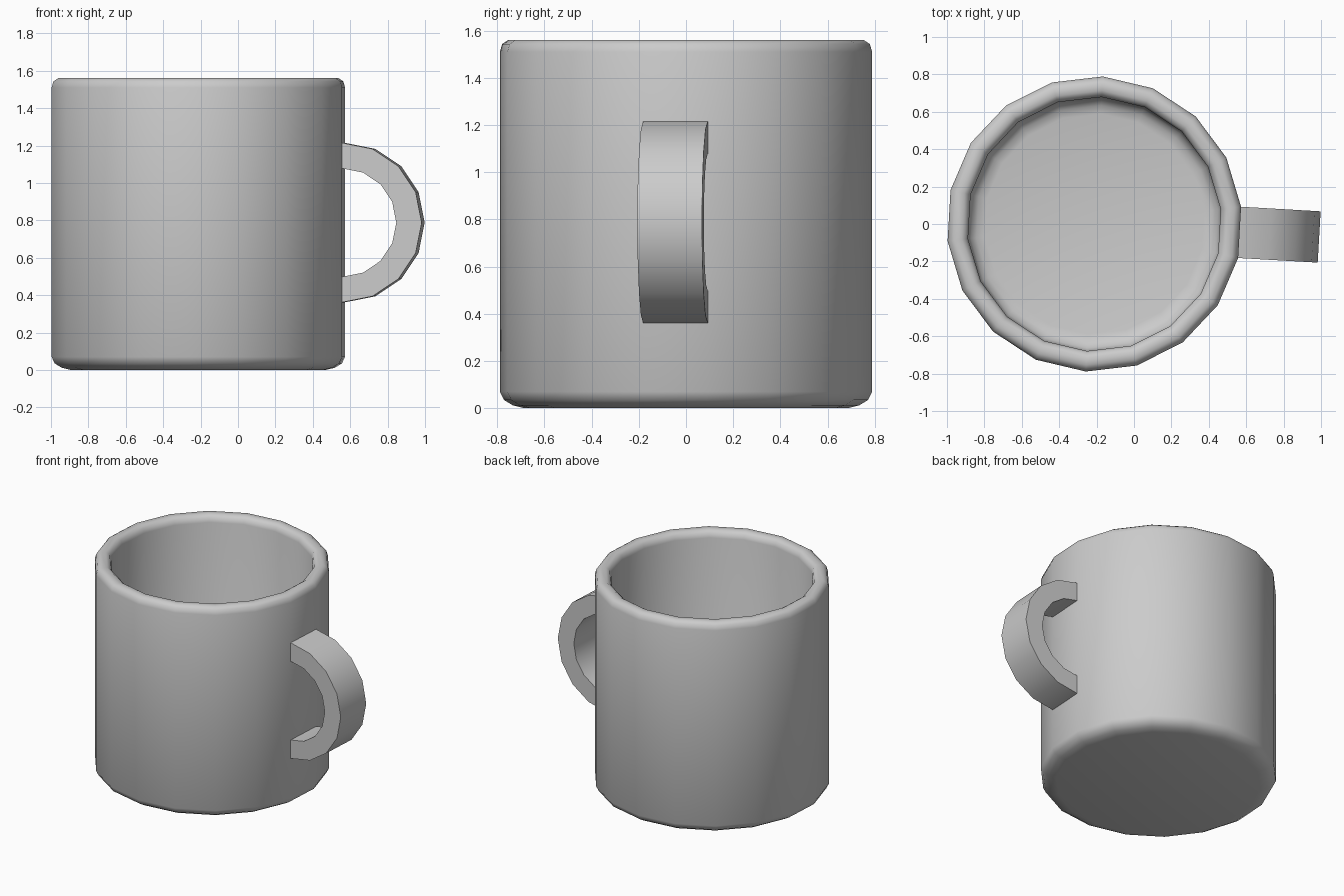
import bpy, bmesh
from math import radians, sin, cos, pi
from mathutils import Matrix

if "Cube" in bpy.data.objects:
    bpy.data.objects.remove(bpy.data.objects["Cube"])

SIDES = 18
R = 0.79
CENTRE = (-0.212, 0, 0)
TURN = radians(-3.3)


def finish(name, bm):
    """Clean the mesh, place it and shade it smooth with sharp edges kept."""
    bmesh.ops.remove_doubles(bm, verts=bm.verts, dist=0.0005)
    bmesh.ops.recalc_face_normals(bm, faces=bm.faces)
    mesh = bpy.data.meshes.new(name)
    bm.to_mesh(mesh)
    bm.free()
    obj = bpy.data.objects.new(name, mesh)
    bpy.context.collection.objects.link(obj)
    obj.location = CENTRE
    obj.rotation_euler.z = TURN
    bpy.ops.object.select_all(action='DESELECT')
    bpy.context.view_layer.objects.active = obj
    obj.select_set(True)
    bpy.ops.object.shade_smooth_by_angle(angle=radians(40))
    return obj


def spin(bm, points, loop, axis, centre, angle, steps):
    """Sweep a chain of points around an axis."""
    verts = [bm.verts.new(p) for p in points]
    pairs = list(zip(verts, verts[1:])) + ([(verts[-1], verts[0])] if loop else [])
    edges = [bm.edges.new(p) for p in pairs]
    bmesh.ops.spin(bm, geom=verts + edges, cent=centre, axis=axis,
                   angle=angle, steps=steps, use_duplicate=False)


# Mug body: outer wall, rounded rim, inner wall and floor as one lathe
profile = [(0, 0), (0.685, 0), (0.735, 0.012), (0.773, 0.035), (R, 0.07),
           (R, 1.51), (0.78, 1.543), (0.755, 1.56), (0.715, 1.56),
           (0.69, 1.543), (0.68, 1.51),
           (0.68, 0.17), (0.665, 0.135), (0.635, 0.11), (0.59, 0.10), (0, 0.10)]
a = radians(10)
body = bmesh.new()
spin(body, [(r * cos(a), r * sin(a), z) for r, z in profile], False,
     (0, 0, 1), (0, 0, 0), 2 * pi, SIDES)
finish("mug_body", body)

# Handle: rectangular section as wide as one wall facet, swept in a half circle
flat = R * cos(a)
half = R * sin(a)
mid_z, outer, inner = 0.788, 0.426, 0.29
section = [(flat, y, mid_z + r) for y, r in
           ((-half, inner), (half, inner), (half, outer), (-half, outer))]
handle = bmesh.new()
spin(handle, section, True, (0, 1, 0), (flat, 0, mid_z), pi, 8)
finish("mug_handle", handle)
